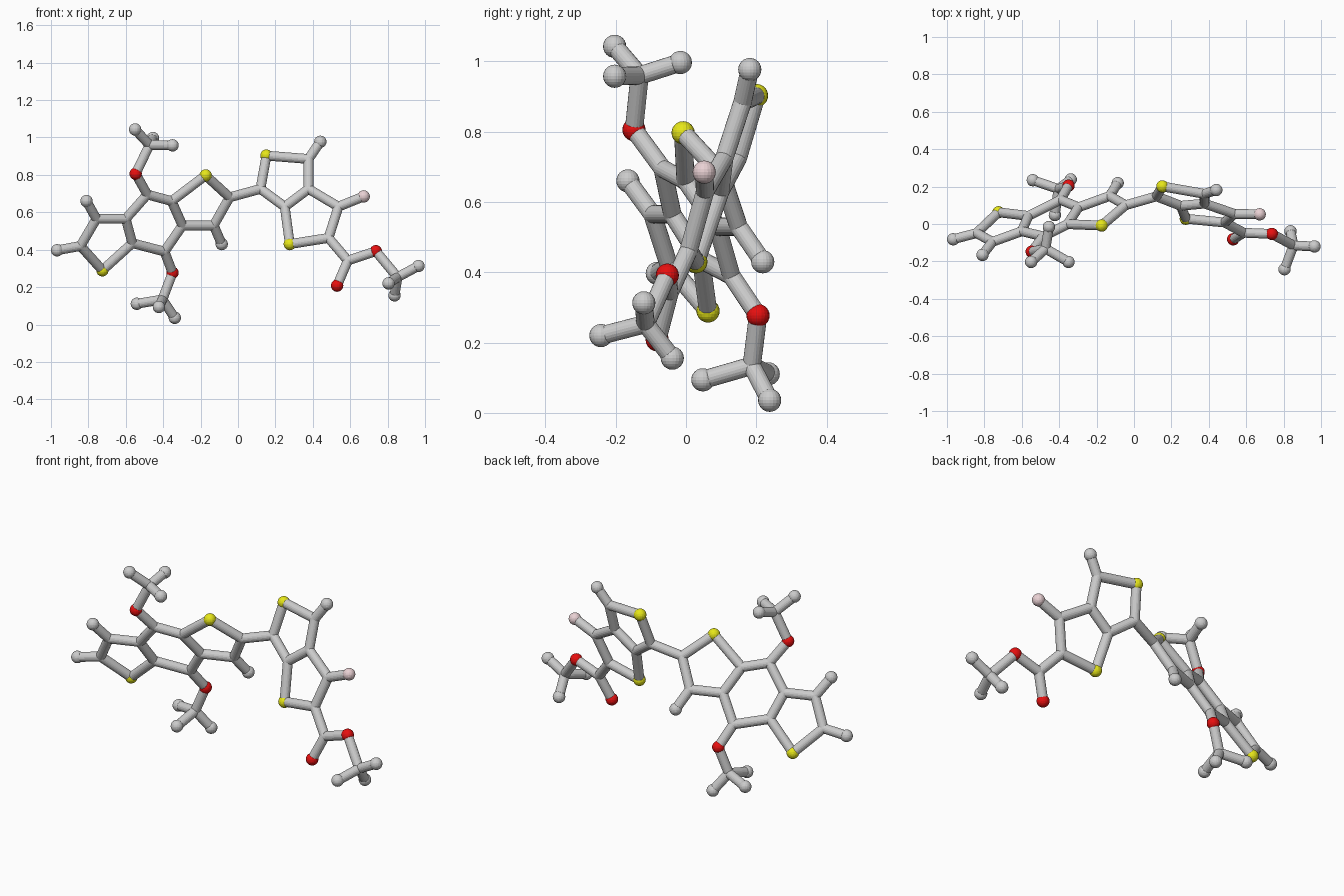
import bpy, bmesh
from mathutils import Vector, Matrix

if "Cube" in bpy.data.objects:
    bpy.data.objects.remove(bpy.data.objects["Cube"])

STICK, BALL, SIDES = 0.026, 0.033, 20


def material(name, rgb):
    m = bpy.data.materials.new(name)
    m.diffuse_color = (*rgb, 1)
    m.use_nodes = True
    m.node_tree.nodes["Principled BSDF"].inputs["Base Color"].default_value = m.diffuse_color
    return m


YELLOW = material("yellow", (0.8, 0.8, 0.01))
RED = material("red", (0.8, 0.005, 0.005))
PINK = material("pale_pink", (0.82, 0.64, 0.66))


def on_plane(a, b, c, pts):
    """Place flat fragments given as (x, z) on the plane y = a + b*x + c*z."""
    return {k: Vector((x, a + b * x + c * z, z)) for k, (x, z) in pts.items()}


def finish(bm, name, mat=None):
    me = bpy.data.meshes.new(name)
    bm.to_mesh(me)
    bm.free()
    ob = bpy.data.objects.new(name, me)
    bpy.context.collection.objects.link(ob)
    if mat:
        me.materials.append(mat)
    return ob


def add_ball(bm, p, r):
    bmesh.ops.create_uvsphere(bm, u_segments=SIDES, v_segments=12, radius=r,
                              matrix=Matrix.Translation(p))


def balls(name, keys, mat=None):
    bm = bmesh.new()
    for k in keys.split():
        add_ball(bm, P[k], BALL)
    return finish(bm, name, mat)


def sticks(name, chains):
    """Rods along each chain of atoms, with flush round joints."""
    bm = bmesh.new()
    joints = set()
    for chain in chains:
        keys = chain.split()
        joints.update(keys)
        for a, b in zip(keys, keys[1:]):
            d = P[b] - P[a]
            rot = d.to_track_quat('Z', 'Y').to_matrix().to_4x4()
            bmesh.ops.create_cone(bm, cap_ends=True, segments=SIDES,
                                  radius1=STICK, radius2=STICK, depth=d.length,
                                  matrix=Matrix.Translation((P[a] + P[b]) / 2) @ rot)
    for k in sorted(joints):
        add_ball(bm, P[k], STICK)
    return finish(bm, name)


# Left three-ring sheet
P = on_plane(0.479, 0.361, -0.533, {
    "h1": (-0.81, 0.66), "c1": (-0.757, 0.565), "c2": (-0.842, 0.42),
    "h2": (-0.967, 0.397), "s1": (-0.725, 0.29), "c3": (-0.565, 0.435),
    "c4": (-0.60, 0.565), "c5": (-0.485, 0.695), "c6": (-0.355, 0.66),
    "c7": (-0.297, 0.53), "c8": (-0.393, 0.39), "s2": (-0.173, 0.797),
    "c9": (-0.045, 0.68), "c10": (-0.13, 0.53), "h10": (-0.087, 0.43),
    "o5": (-0.547, 0.806), "o8": (-0.35, 0.277)})

# Right two-ring sheet
P.update(on_plane(-0.07, -0.15, 0.325, {
    "c11": (0.12, 0.725), "s3": (0.152, 0.903), "c12": (0.377, 0.885),
    "h12": (0.44, 0.977), "c13": (0.377, 0.725), "c14": (0.25, 0.63),
    "c15": (0.537, 0.63), "f": (0.672, 0.685), "c16": (0.484, 0.463),
    "s4": (0.277, 0.43), "c17": (0.587, 0.342), "oa": (0.53, 0.208),
    "ob": (0.737, 0.392)}))

# Three-pronged end groups: centre then tips
PRONGS = {
    "top": [(-0.473, -0.132, 0.96), (-0.55, -0.203, 1.043),
            (-0.455, -0.016, 0.997), (-0.35, -0.203, 0.958)],
    "low": [(-0.404, 0.187, 0.134), (-0.541, 0.234, 0.111),
            (-0.423, 0.048, 0.094), (-0.338, 0.238, 0.036)],
    "end": [(0.853, -0.115, 0.253), (0.965, -0.12, 0.313),
            (0.805, -0.242, 0.22), (0.837, -0.039, 0.156)]}
for g, pts in PRONGS.items():
    P.update({f"{g}{i}": Vector(p) for i, p in enumerate(pts)})

# Rods
sticks("left_ring_rods", [
    "c3 c4 c5 c6 c7 c8 c3", "c4 c1 c2 s1 c3", "c6 s2 c9 c10 c7",
    "h1 c1", "h2 c2", "h10 c10", "c5 o5", "c8 o8"])
sticks("link_rod", ["c9 c11"])
sticks("right_ring_rods", [
    "c11 s3 c12 c13 c14 c11", "c13 c15 c16 s4 c14", "c12 h12", "c15 f"])
sticks("side_arm_rods", ["c16 c17 ob", "c17 oa"])
for g, root in (("top", "o5"), ("low", "o8"), ("end", "ob")):
    sticks(g + "_prong_rods", [f"{root} {g}0 {g}1", f"{g}2 {g}0 {g}3"])
    balls(g + "_prong_tips", f"{g}1 {g}2 {g}3")

# Balls
balls("grey_tip_balls", "h1 h2 h10 h12")
balls("yellow_balls", "s1 s2 s3 s4", YELLOW)
balls("red_balls", "o5 o8 oa ob", RED)
balls("pink_ball", "f", PINK)
